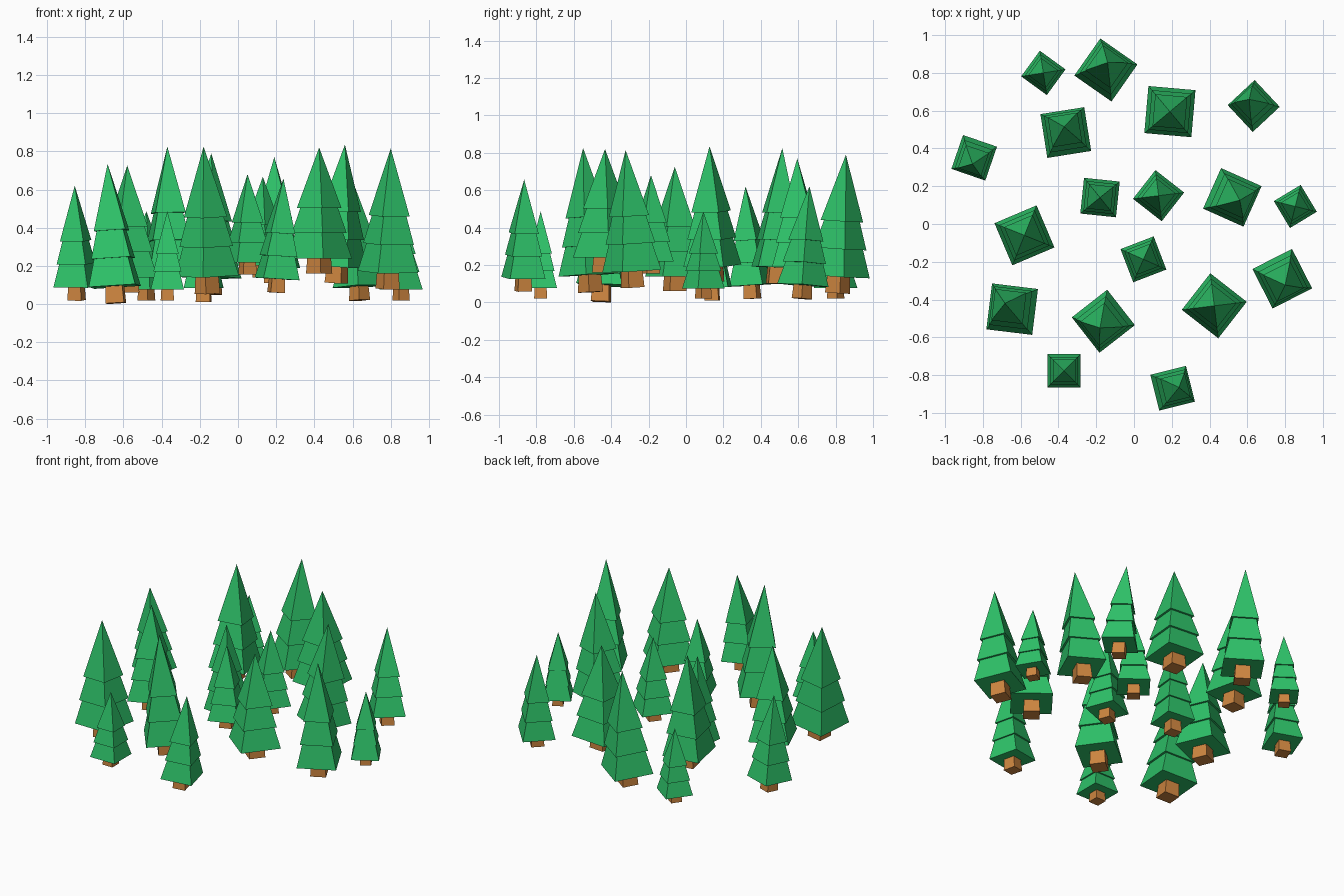
import bpy
import bmesh
from math import radians, sqrt
from mathutils import Matrix, Vector

default_cube = bpy.data.objects.get("Cube")
if default_cube:
    bpy.data.objects.remove(default_cube, do_unlink=True)


def make_material(name, red, green, blue):
    material = bpy.data.materials.new(name)
    material.use_nodes = True
    colour = (red, green, blue, 1)
    material.diffuse_color = colour
    shader = material.node_tree.nodes["Principled BSDF"]
    shader.inputs["Base Color"].default_value = colour
    return material


LEAF = make_material("leaf_green", .027, .54, .14)
BARK = make_material("bark_brown", .61, .235, .05)


def add_block(bm, bottom, top, bottom_width, top_width):
    """Square tapered block; a zero top width gives a pyramid."""
    placement = (Matrix.Translation((0, 0, (bottom + top) / 2))
                 @ Matrix.Rotation(radians(45), 4, "Z"))
    bmesh.ops.create_cone(
        bm, cap_ends=True, segments=4, depth=top - bottom,
        radius1=bottom_width / sqrt(2), radius2=top_width / sqrt(2),
        matrix=placement)


def finish(bm, name, material, matrix):
    mesh = bpy.data.meshes.new(name)
    bmesh.ops.recalc_face_normals(bm, faces=bm.faces)
    bm.to_mesh(mesh)
    bm.free()
    mesh.materials.append(material)
    part = bpy.data.objects.new(name, mesh)
    part.matrix_world = matrix
    bpy.context.collection.objects.link(part)


def tree(name, x, y, base, tip, width, turn, lean_x=0, lean_y=0):
    """A tree whose tip is shifted sideways by the lean."""
    axis = Vector((lean_x, lean_y, tip - base))
    height = axis.length
    tilt = Vector((0, 0, 1)).rotation_difference(axis).to_matrix().to_4x4()
    matrix = (Matrix.Translation((x, y, base)) @ tilt
              @ Matrix.Rotation(radians(turn), 4, "Z"))

    # Short trunk, a little wider at the foot
    bm = bmesh.new()
    add_block(bm, 0, height * .16, width * .4, width * .35)
    finish(bm, name + "_trunk", BARK, matrix)

    # Two overhanging skirts below one tall pointed crown
    bm = bmesh.new()
    add_block(bm, height * .12, height * .33, width, width * .72)
    add_block(bm, height * .32, height * .53, width * .84, width * .56)
    add_block(bm, height * .52, height, width * .68, 0)
    finish(bm, name + "_foliage", LEAF, matrix)


# Back rows
tree("back_small_tree", x=-.48, y=.8, base=.02, tip=.487, width=.168, turn=-36)
tree("back_tall_tree", x=-.15, y=.81, base=.05, tip=.79, width=.24, turn=-35,
     lean_x=.01, lean_y=.045)
tree("back_middle_tree", x=-.36, y=.48, base=.1, tip=.825, width=.235, turn=9,
     lean_x=-.01, lean_y=.035)
tree("back_wide_tree", x=.19, y=.595, base=.11, tip=.77, width=.25, turn=-5)
tree("back_corner_tree", x=.637, y=.62, base=.02, tip=.62, width=.195, turn=43,
     lean_x=-.027, lean_y=.04)
tree("far_side_tree", x=-.845, y=.355, base=.02, tip=.62, width=.19, turn=-19,
     lean_x=-.01, lean_y=-.037)

# Middle rows
tree("inner_slim_tree", x=-.18, y=.14, base=.01, tip=.625, width=.19, turn=-6)
tree("inner_short_tree", x=.13, y=.15, base=.14, tip=.667, width=.193, turn=-38)
tree("inner_tall_tree", x=.515, y=.143, base=.11, tip=.835, width=.235, turn=-24,
     lean_x=.045, lean_y=-.017)
tree("side_small_tree", x=.854, y=.093, base=.02, tip=.485, width=.166, turn=31)
tree("inner_wide_tree", x=-.58, y=-.06, base=.06, tip=.725, width=.242, turn=23)
tree("centre_tree", x=.05, y=-.187, base=.155, tip=.68, width=.188, turn=21)

# Front rows
tree("front_corner_tree", x=-.64, y=-.455, base=.005, tip=.735, width=.245,
     turn=-7, lean_x=-.043, lean_y=.035)
tree("front_tall_tree", x=-.16, y=-.51, base=.055, tip=.825, width=.238,
     turn=38, lean_x=-.02, lean_y=-.04)
tree("front_wide_tree", x=.425, y=-.433, base=.16, tip=.82, width=.245, turn=-38)
tree("front_side_tree", x=.783, y=-.285, base=.08, tip=.815, width=.235,
     turn=27, lean_x=.017, lean_y=-.038)
tree("front_small_tree", x=-.37, y=-.777, base=.02, tip=.487, width=.175, turn=0)
tree("front_slim_tree", x=.2, y=-.87, base=.06, tip=.657, width=.195, turn=14,
     lean_x=.038, lean_y=.005)
